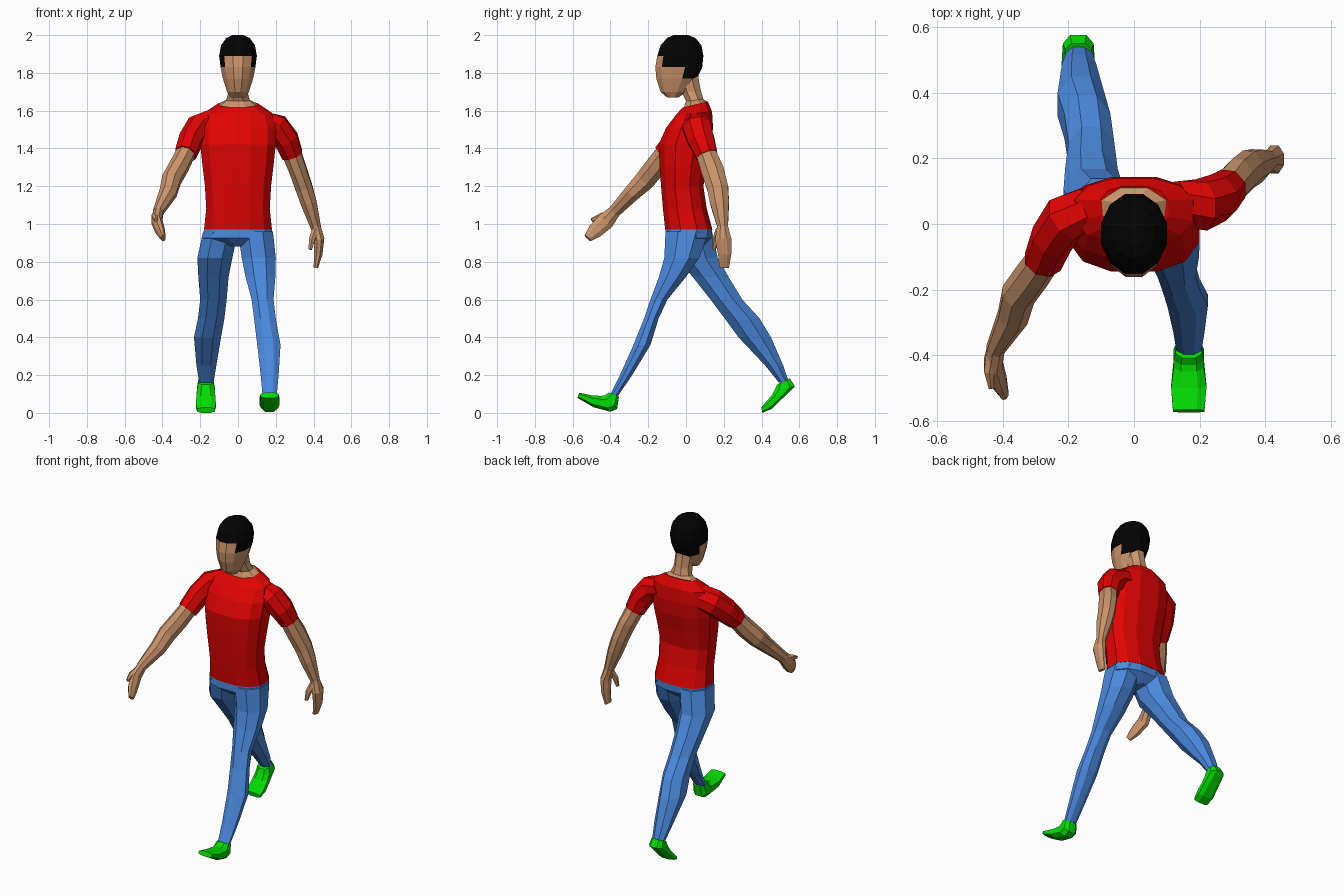
import bpy, bmesh, math
from mathutils import Vector


def material(name, rgb):
    m = bpy.data.materials.new(name)
    m.diffuse_color = (*rgb, 1)
    return m


RED = material("red shirt", (0.76, 0.001, 0.001))
SKIN = material("skin", (0.60, 0.30, 0.15))
BLUE = material("blue jeans", (0.07, 0.25, 0.73))
GREEN = material("green shoe", (0.001, 0.72, 0.001))
BLACK = material("black hair", (0.001, 0.001, 0.001))


def loft(name, sections, mats, n=8, power=1.0, rule=None):
    """Skin a tube over sections given as (centre, half axis u, half axis v)."""
    angles = [2 * math.pi * (i + 0.5) / n for i in range(n)]
    shape = lambda a: math.copysign(abs(a) ** power, a)
    unit = [(shape(math.cos(a)), shape(math.sin(a))) for a in angles]
    mu, mv = max(p[0] for p in unit), max(p[1] for p in unit)
    bm = bmesh.new()
    rings = [[bm.verts.new(Vector(c) + Vector(u) * (a / mu) + Vector(v) * (b / mv))
              for a, b in unit] for c, u, v in sections]
    for r, s in zip(rings, rings[1:]):
        for i in range(n):
            j = (i + 1) % n
            bm.faces.new((r[i], r[j], s[j], s[i]))
    bm.faces.new(rings[0])
    bm.faces.new(rings[-1])
    bmesh.ops.recalc_face_normals(bm, faces=bm.faces[:])
    if rule:
        for f in bm.faces:
            f.material_index = rule(f.calc_center_median())
    me = bpy.data.meshes.new(name)
    bm.to_mesh(me)
    bm.free()
    for m in mats:
        me.materials.append(m)
    ob = bpy.data.objects.new(name, me)
    bpy.context.collection.objects.link(ob)
    return ob


def level(rows):
    """Sections from rows (z, x0, x1, y0, y1[, rise of the back edge])."""
    out = []
    for z, x0, x1, y0, y1, *rise in rows:
        h = rise[0] / 2 if rise else 0
        out.append((((x0 + x1) / 2, (y0 + y1) / 2, z + h),
                    ((x1 - x0) / 2, 0, 0), (0, (y1 - y0) / 2, h)))
    return out


def sym(rows):
    return level([(r[0], -r[1], *r[1:]) for r in rows])


def foot(cx, rows):
    """Sections from rows (top y, top z, sole y, sole z, half width)."""
    return [((cx, (a + c) / 2, (b + d) / 2), (w, 0, 0), (0, (a - c) / 2, (b - d) / 2))
            for a, b, c, d, w in rows]


def limb(rows):
    """Sections square to a path of rows (x, y, z, radius u, radius v)."""
    pts = [Vector(r[:3]) for r in rows]
    out = []
    for i, r in enumerate(rows):
        t = (pts[min(i + 1, len(pts) - 1)] - pts[max(i - 1, 0)]).normalized()
        v = t.cross(Vector((1, 0, 0))).normalized()
        out.append((pts[i], v.cross(t) * r[3], v * r[4]))
    return out


# Shirt body
loft("shirt", sym([
    (0.97, 0.18, -0.11, 0.14), (1.08, 0.168, -0.122, 0.11), (1.20, 0.175, -0.132, 0.092),
    (1.31, 0.188, -0.14, 0.11), (1.42, 0.20, -0.145, 0.135), (1.51, 0.20, -0.105, 0.143),
    (1.575, 0.18, -0.055, 0.138, 0.02), (1.615, 0.105, -0.02, 0.115, 0.035)]),
    [RED], n=12, power=0.8)

# Neck
loft("neck", sym([
    (1.61, 0.1, -0.015, 0.11, 0.04), (1.65, 0.062, 0.0, 0.092, 0.01),
    (1.70, 0.05, -0.025, 0.08), (1.76, 0.052, -0.05, 0.068), (1.83, 0.05, -0.05, 0.06)]),
    [SKIN])


# Head with the hairline dropping towards the back
def hair(c):
    line = 1.885 if c.y < -0.125 else 1.835 if c.y < -0.03 else 1.77
    return int(c.z > line)


loft("head", sym([
    (1.67, 0.04, -0.10, -0.04), (1.70, 0.058, -0.135, 0.005), (1.77, 0.08, -0.157, 0.058),
    (1.83, 0.092, -0.162, 0.086), (1.89, 0.10, -0.152, 0.092), (1.945, 0.09, -0.135, 0.082),
    (1.985, 0.062, -0.10, 0.05), (2.0, 0.03, -0.065, 0.01)]),
    [SKIN, BLACK], n=12, rule=hair)

# Jeans: seat and two legs
loft("jeans_seat", sym([
    (0.975, 0.178, -0.108, 0.138), (0.925, 0.183, -0.11, 0.135), (0.88, 0.035, -0.06, 0.09)]),
    [BLUE], n=12, power=0.8)
loft("front_leg", level([
    (0.96, 0.0, 0.185, -0.108, 0.12), (0.82, 0.02, 0.2, -0.115, 0.07),
    (0.72, 0.04, 0.198, -0.143, 0.0), (0.60, 0.072, 0.188, -0.188, -0.098),
    (0.50, 0.085, 0.2, -0.222, -0.145), (0.36, 0.102, 0.225, -0.278, -0.188),
    (0.20, 0.12, 0.215, -0.35, -0.285), (0.09, 0.13, 0.205, -0.404, -0.36)]), [BLUE])
loft("rear_leg", level([
    (0.96, -0.185, 0.0, -0.09, 0.138), (0.82, -0.215, -0.03, -0.05, 0.168),
    (0.72, -0.21, -0.05, 0.035, 0.225), (0.60, -0.2, -0.06, 0.13, 0.298),
    (0.50, -0.212, -0.072, 0.205, 0.39), (0.40, -0.233, -0.09, 0.278, 0.45),
    (0.25, -0.22, -0.115, 0.42, 0.515), (0.16, -0.205, -0.13, 0.492, 0.546)]), [BLUE])

# Shoes
loft("front_shoe", foot(0.167, [
    (-0.408, 0.108, -0.355, 0.085, 0.04), (-0.43, 0.093, -0.365, 0.02, 0.046),
    (-0.45, 0.09, -0.40, 0.006, 0.046), (-0.50, 0.093, -0.49, 0.03, 0.054),
    (-0.565, 0.107, -0.575, 0.08, 0.048)]), [GREEN], power=0.75)
loft("rear_shoe", foot(-0.17, [
    (0.482, 0.15, 0.55, 0.183, 0.04), (0.468, 0.12, 0.577, 0.14, 0.047),
    (0.452, 0.09, 0.52, 0.085, 0.05), (0.425, 0.06, 0.455, 0.022, 0.053),
    (0.398, 0.028, 0.405, 0.0, 0.047)]), [GREEN], power=0.75)

# Forward arm
loft("forward_sleeve", limb([
    (-0.13, 0.055, 1.545, 0.055, 0.07), (-0.205, 0.018, 1.51, 0.07, 0.075),
    (-0.25, -0.045, 1.445, 0.062, 0.07), (-0.278, -0.115, 1.37, 0.056, 0.058)]), [RED])
loft("forward_arm", limb([
    (-0.27, -0.10, 1.39, 0.048, 0.05), (-0.312, -0.16, 1.305, 0.05, 0.056),
    (-0.352, -0.215, 1.235, 0.05, 0.054), (-0.37, -0.285, 1.165, 0.046, 0.044),
    (-0.425, -0.385, 1.06, 0.026, 0.032)]), [SKIN])
loft("forward_hand", limb([
    (-0.42, -0.375, 1.07, 0.026, 0.032), (-0.43, -0.425, 1.015, 0.028, 0.045),
    (-0.412, -0.48, 0.965, 0.024, 0.04), (-0.395, -0.52, 0.925, 0.013, 0.022)]), [SKIN])
loft("forward_thumb", limb([
    (-0.432, -0.40, 1.05, 0.02, 0.022), (-0.442, -0.45, 1.04, 0.015, 0.018),
    (-0.435, -0.50, 1.02, 0.008, 0.01)]), [SKIN], n=6)

# Backward arm
loft("backward_sleeve", limb([
    (0.13, 0.06, 1.545, 0.055, 0.07), (0.205, 0.058, 1.51, 0.07, 0.075),
    (0.257, 0.08, 1.445, 0.064, 0.07), (0.288, 0.11, 1.365, 0.055, 0.057)]), [RED])
loft("backward_arm", limb([
    (0.28, 0.103, 1.385, 0.05, 0.052), (0.318, 0.14, 1.285, 0.046, 0.06),
    (0.35, 0.168, 1.19, 0.045, 0.056), (0.375, 0.178, 1.11, 0.042, 0.05),
    (0.413, 0.195, 0.98, 0.027, 0.027)]), [SKIN])
loft("backward_hand", limb([
    (0.41, 0.194, 0.99, 0.027, 0.027), (0.43, 0.197, 0.92, 0.027, 0.043),
    (0.425, 0.205, 0.84, 0.022, 0.035), (0.412, 0.202, 0.77, 0.012, 0.026)]), [SKIN])
loft("backward_thumb", limb([
    (0.412, 0.18, 0.97, 0.018, 0.022), (0.392, 0.158, 0.92, 0.016, 0.018),
    (0.382, 0.148, 0.865, 0.009, 0.01)]), [SKIN], n=6)
